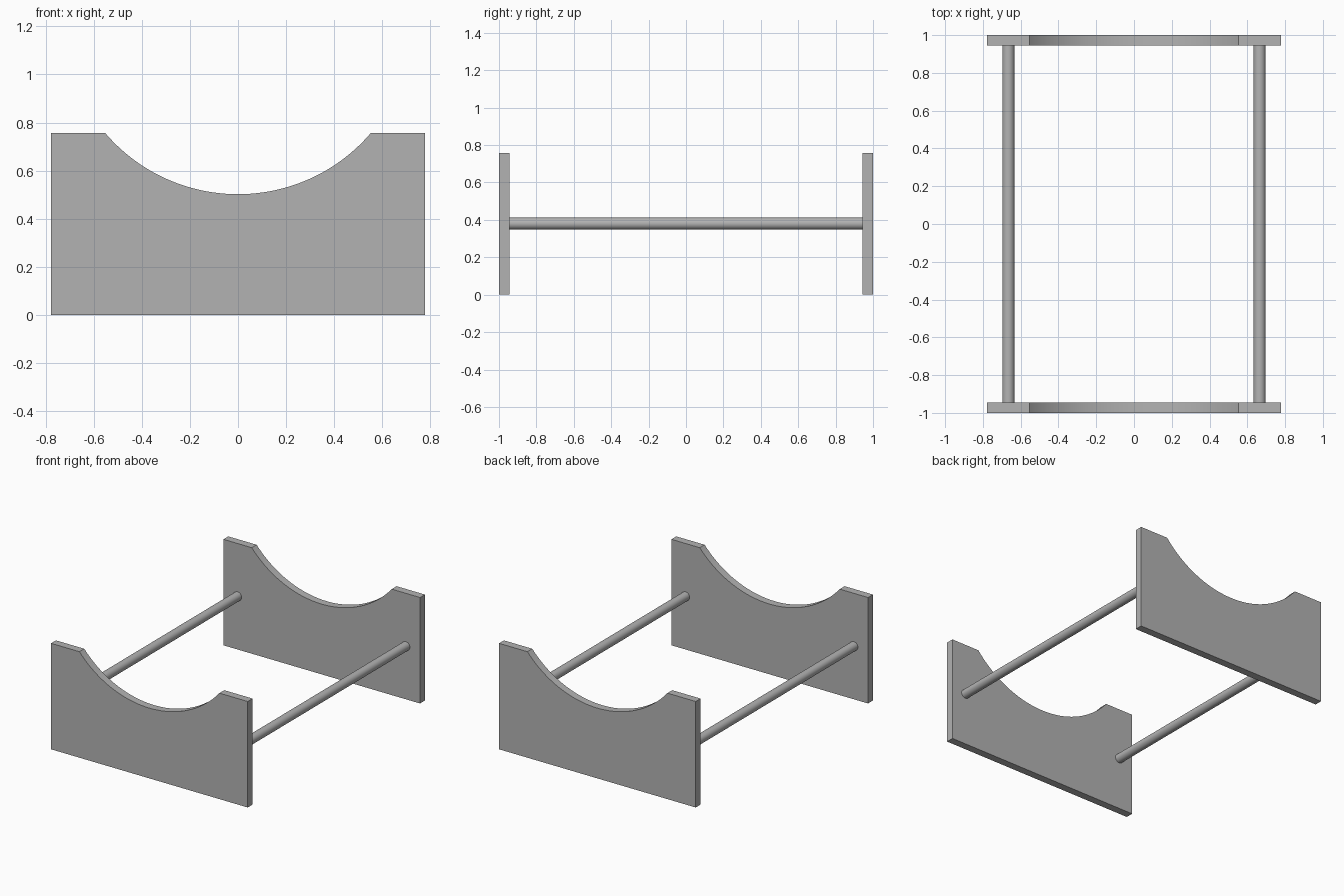
import bpy
import bmesh
import math

cube = bpy.data.objects.get("Cube")
if cube:
    bpy.data.objects.remove(cube, do_unlink=True)

HALF_WIDTH, HEIGHT, THICK = 0.777, 0.757, 0.055
NOTCH_HALF, NOTCH_LOW = 0.553, 0.502
ROD_X, ROD_Z, ROD_RADIUS = 0.665, 0.38, 0.032

grey = bpy.data.materials.new("plain grey")
grey.use_nodes = True
colour = (0.45, 0.45, 0.45, 1)
grey.diffuse_color = colour
grey.node_tree.nodes["Principled BSDF"].inputs["Base Color"].default_value = colour


def finish(name, bm):
    mesh = bpy.data.meshes.new(name)
    bmesh.ops.recalc_face_normals(bm, faces=bm.faces)
    bm.to_mesh(mesh)
    bm.free()
    mesh.materials.append(grey)
    obj = bpy.data.objects.new(name, mesh)
    bpy.context.collection.objects.link(obj)
    bpy.ops.object.select_all(action="DESELECT")
    obj.select_set(True)
    bpy.context.view_layer.objects.active = obj
    bpy.ops.object.shade_smooth_by_angle(angle=math.radians(30))
    return obj


# End panel outline: rectangle with a circular cradle cut in the top edge
def panel_outline(steps=48):
    sag = HEIGHT - NOTCH_LOW
    radius = (NOTCH_HALF ** 2 + sag ** 2) / (2 * sag)
    sweep = math.asin(NOTCH_HALF / radius)
    points = [(-HALF_WIDTH, HEIGHT), (-HALF_WIDTH, 0), (HALF_WIDTH, 0), (HALF_WIDTH, HEIGHT)]
    for i in range(steps + 1):
        a = sweep * (1 - 2 * i / steps)
        points.append((radius * math.sin(a), NOTCH_LOW + radius * (1 - math.cos(a))))
    return points


def end_panel(name, y):
    bm = bmesh.new()
    face = bm.faces.new([bm.verts.new((x, y, z)) for x, z in panel_outline()])
    result = bmesh.ops.extrude_face_region(bm, geom=[face])
    verts = [v for v in result["geom"] if isinstance(v, bmesh.types.BMVert)]
    bmesh.ops.translate(bm, verts=verts, vec=(0, THICK, 0))
    return finish(name, bm)


# Round rods joining the inner faces of the panels
def side_rod(name, x):
    bm = bmesh.new()
    bmesh.ops.create_cone(bm, cap_ends=True, segments=32, radius1=ROD_RADIUS,
                          radius2=ROD_RADIUS, depth=2 * (1 - THICK))
    for v in bm.verts:
        v.co = (x + v.co.x, v.co.z, ROD_Z + v.co.y)
    return finish(name, bm)


end_panel("front_panel", -1)
end_panel("back_panel", 1 - THICK)
side_rod("left_rod", ROD_X)
side_rod("right_rod", -ROD_X)
